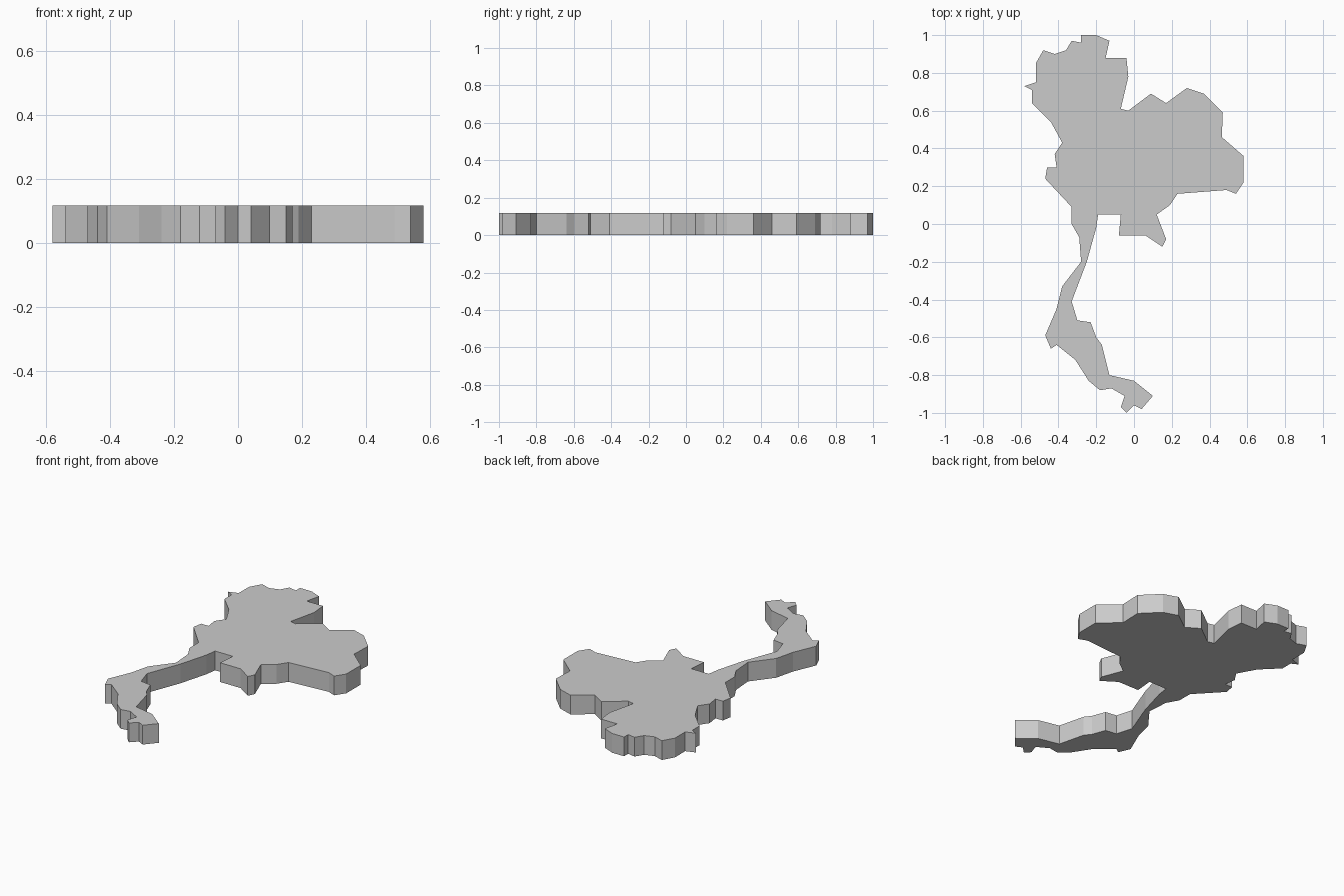
import bpy
import bmesh

THICKNESS = 0.118
UNIT = 0.01  # outline coordinates are in hundredths


def remove_default_cube():
    cube = bpy.data.objects.get("Cube")
    if cube:
        bpy.data.objects.remove(cube, do_unlink=True)


def make_material(name, color):
    material = bpy.data.materials.new(name)
    material.use_nodes = True
    material.diffuse_color = color
    shader = next(n for n in material.node_tree.nodes if n.type == 'BSDF_PRINCIPLED')
    shader.inputs["Base Color"].default_value = color
    return material


def extruded_plate(name, outline, thickness, material):
    """Fill a closed outline on the ground and pull it up into a flat-sided slab."""
    bm = bmesh.new()
    corners = [bm.verts.new((x * UNIT, y * UNIT, 0)) for x, y in outline]
    base = bm.faces.new(corners)
    result = bmesh.ops.extrude_face_region(bm, geom=[base], use_keep_orig=True)
    raised = [v for v in result["geom"] if isinstance(v, bmesh.types.BMVert)]
    bmesh.ops.translate(bm, verts=raised, vec=(0, 0, thickness))
    bmesh.ops.recalc_face_normals(bm, faces=bm.faces)
    mesh = bpy.data.meshes.new(name)
    bm.to_mesh(mesh)
    bm.free()
    mesh.materials.append(material)
    plate = bpy.data.objects.new(name, mesh)
    bpy.context.collection.objects.link(plate)
    return plate


# Outline, clockwise from the top, split into named stretches
north_edge = [(-28, 100), (-20, 100), (-13, 97), (-15, 88), (-4, 88), (-3, 78),
              (-7, 61), (-3, 60)]
east_lobe = [(9, 69), (17, 64), (28, 72), (37, 69), (47, 59), (46.5, 46), (58, 36),
             (58, 22), (54, 16), (49, 18), (23, 16), (19, 10), (12, 5)]
south_bay = [(17, -8), (15, -12), (6, -6), (-8, -6), (-7, 5), (-19, 5), (-20, -2)]
tail_east = [(-25, -20), (-33, -41), (-30, -51), (-23, -52), (-20, -60), (-17, -64),
             (-13, -80), (0, -83), (10, -91)]
tail_tip = [(4, -98), (0, -96), (-4, -100), (-7, -97), (-5, -91)]
tail_west = [(-12, -87), (-18, -88), (-24, -83), (-31, -72), (-41, -64), (-44, -66),
             (-47, -59), (-41, -45), (-38, -33), (-28, -20)]
west_edge = [(-29, -7), (-33, 0), (-33, 9), (-47, 24), (-46, 30), (-41, 30),
             (-42, 37), (-38, 43), (-44, 54), (-54, 64), (-54, 71)]
northwest_edge = [(-58, 73), (-52, 75), (-52, 85), (-48, 92), (-42, 90), (-36, 92),
                  (-33, 97), (-28, 96)]

remove_default_cube()
grey = make_material("light_grey", (0.6, 0.6, 0.6, 1))
outline = (north_edge + east_lobe + south_bay + tail_east
           + tail_tip + tail_west + west_edge + northwest_edge)
extruded_plate("land_plate", outline, THICKNESS, grey)
